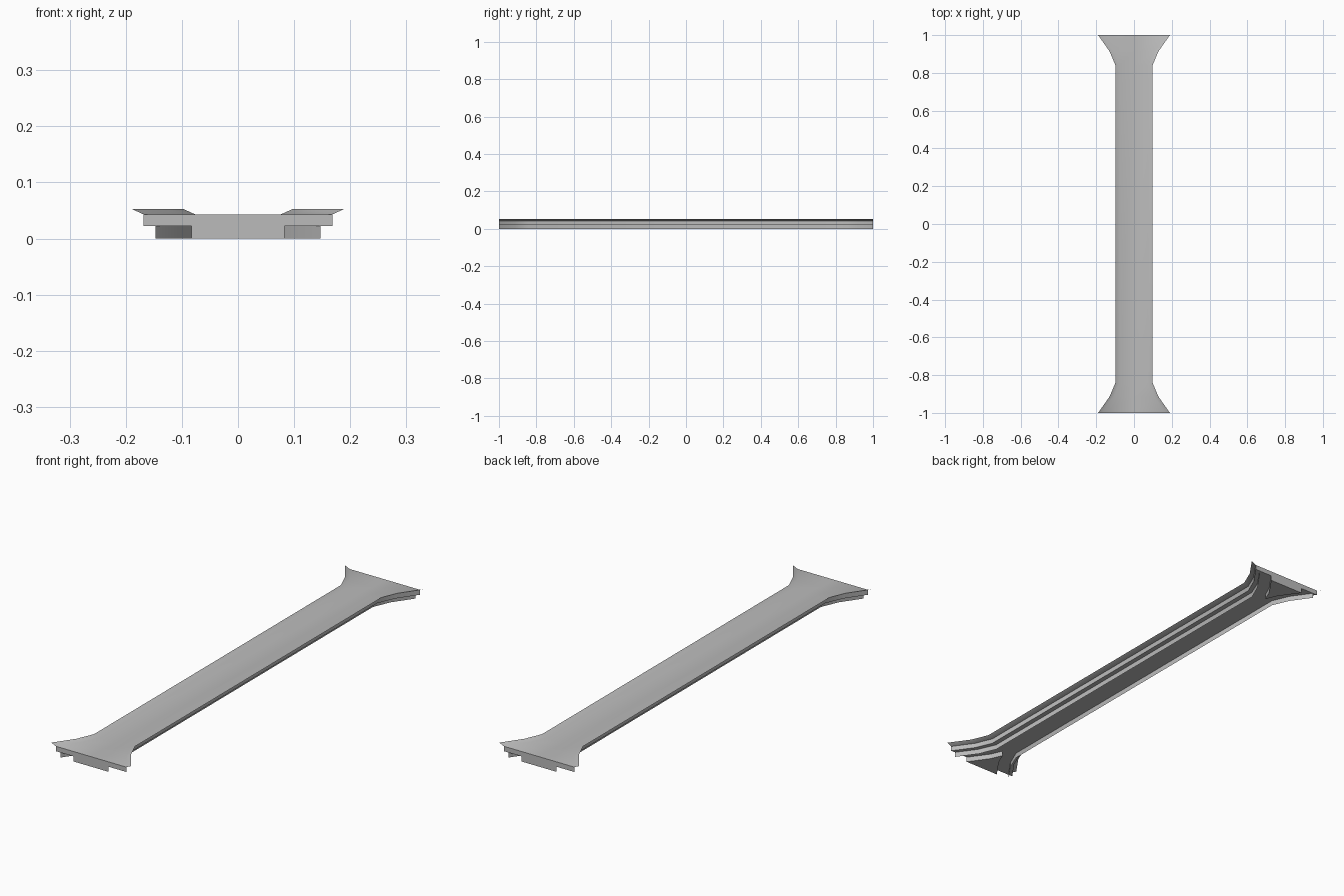
import bpy
import bmesh

if "Cube" in bpy.data.objects:
    bpy.data.objects.remove(bpy.data.objects["Cube"], do_unlink=True)

grey = bpy.data.materials.new("mid_grey")
grey.use_nodes = True
colour = (0.5, 0.5, 0.5, 1)
grey.diffuse_color = colour
grey.node_tree.nodes["Principled BSDF"].inputs["Base Color"].default_value = colour

# Outline of one side, flared at both ends: (half width, y)
FLARE = [(0.19, 1.0), (0.13, 0.915), (0.098, 0.84)]
OUTLINE = [(w, -y) for w, y in FLARE] + [(w, y) for w, y in reversed(FLARE)]

# Heights and insets of the stepped section
RIM, TOP, STEP = 0.053, 0.043, 0.022
LIP_IN, WALL_IN, WEDGE_IN = 0.022, 0.043, 0.107


def finish(name, bm, smooth=True):
    bmesh.ops.remove_doubles(bm, verts=bm.verts, dist=0.0001)
    mesh = bpy.data.meshes.new(name)
    bm.to_mesh(mesh)
    bm.free()
    mesh.materials.append(grey)
    obj = bpy.data.objects.new(name, mesh)
    bpy.context.collection.objects.link(obj)
    bpy.ops.object.select_all(action="DESELECT")
    obj.select_set(True)
    bpy.context.view_layer.objects.active = obj
    if smooth:
        bpy.ops.object.shade_smooth_by_angle(angle=0.52)
    return obj


def loft(name, section):
    """Sweep a section of (inset, z) along the outline on both sides.
    An inset of None lies on the centre line."""
    bm = bmesh.new()
    for side in (1, -1):
        rows = [[bm.verts.new((0 if i is None else side * (w - i), y, z))
                 for i, z in section] for w, y in OUTLINE]
        for a, b in zip(rows, rows[1:]):
            for k in range(len(section) - 1):
                quad = [a[k], a[k + 1], b[k + 1], b[k]]
                bm.faces.new(quad if side > 0 else quad[::-1])
    return finish(name, bm)


# Sunken top surface with its raised rim
loft("top_deck", [(None, TOP), (LIP_IN, TOP), (0, RIM)])

# Stepped side walls
loft("side_walls", [(LIP_IN, TOP), (LIP_IN, STEP), (WALL_IN, STEP), (WALL_IN, 0)])

# Underside between the walls
loft("underside", [(WALL_IN, STEP), (None, STEP)])

for end, label in ((-1, "front"), (1, "back")):
    # Plate closing the end of the deck
    bm = bmesh.new()
    half = FLARE[0][0] - LIP_IN
    corners = [(-half, STEP), (half, STEP), (half, TOP), (-half, TOP)]
    bm.faces.new([bm.verts.new((x, end, z)) for x, z in corners[::-end]])
    finish(label + "_end_plate", bm, smooth=False)

    # Tapered foot under the flare
    bm = bmesh.new()
    edge = [(w - WEDGE_IN, y * end) for w, y in FLARE[:2]]
    ring = edge + [(0, 0.862 * end)] + [(-x, y) for x, y in reversed(edge)]
    foot = bm.faces.new([bm.verts.new((x, y, 0)) for x, y in ring])
    top = bmesh.ops.extrude_face_region(bm, geom=[foot])["geom"]
    bmesh.ops.translate(bm, vec=(0, 0, STEP),
                        verts=[v for v in top if isinstance(v, bmesh.types.BMVert)])
    bmesh.ops.recalc_face_normals(bm, faces=bm.faces)
    finish(label + "_foot", bm, smooth=False)
